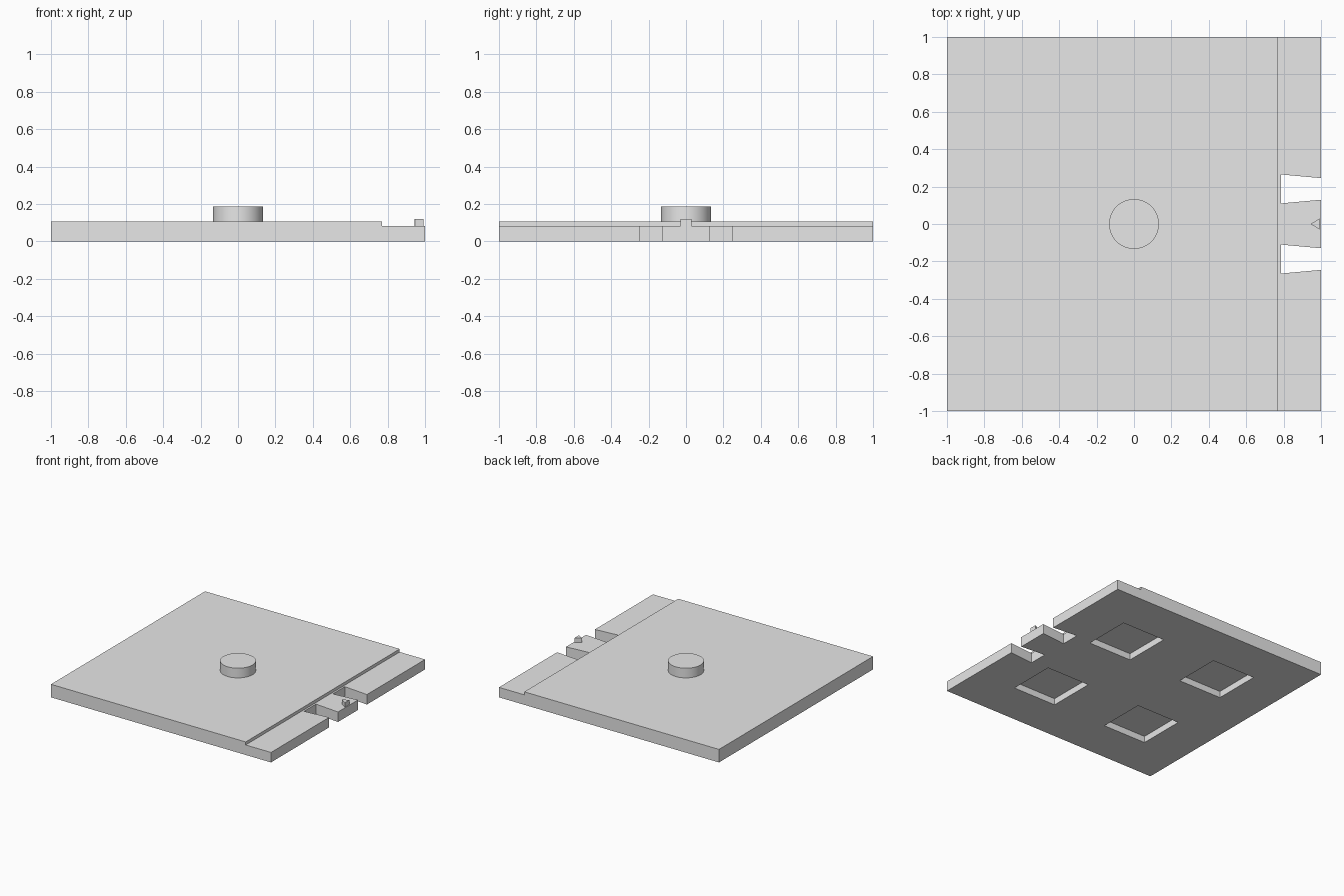
import bpy, bmesh, math

cube = bpy.data.objects.get("Cube")
if cube:
    bpy.data.objects.remove(cube, do_unlink=True)

grey = bpy.data.materials.new("light grey")
grey.use_nodes = True
grey.diffuse_color = (0.8, 0.8, 0.8, 1)
grey.node_tree.nodes["Principled BSDF"].inputs["Base Color"].default_value = grey.diffuse_color

TOP, LEDGE = 0.107, 0.082


def prism(name, points, direction):
    """Extrude a closed outline of 3D points along a direction."""
    bm = bmesh.new()
    face = bm.faces.new([bm.verts.new(p) for p in points])
    ext = bmesh.ops.extrude_face_region(bm, geom=[face])
    moved = [g for g in ext["geom"] if isinstance(g, bmesh.types.BMVert)]
    bmesh.ops.translate(bm, vec=direction, verts=moved)
    bmesh.ops.recalc_face_normals(bm, faces=bm.faces)
    mesh = bpy.data.meshes.new(name)
    bm.to_mesh(mesh)
    bm.free()
    mesh.materials.append(grey)
    obj = bpy.data.objects.new(name, mesh)
    bpy.context.collection.objects.link(obj)
    return obj


def cut(target, cutter):
    """Subtract the cutter for good and discard it."""
    cutter.hide_render = True
    mod = target.modifiers.new("cut", 'BOOLEAN')
    mod.operation, mod.solver, mod.object = 'DIFFERENCE', 'EXACT', cutter
    bpy.context.view_layer.objects.active = target
    bpy.ops.object.modifier_apply(modifier=mod.name)
    bpy.data.objects.remove(cutter, do_unlink=True)


# Square plate with a lowered ledge along its left side
profile = [(-1, 0), (1, 0), (1, LEDGE), (0.77, LEDGE), (0.77, TOP), (-1, TOP)]
plate = prism("plate", [(x, -1, z) for x, z in profile], (0, 2, 0))

# Two tapered slots leave a flared tongue in the ledge
slot = [(0.785, 0.11), (1.015, 0.131), (1.015, 0.244), (0.785, 0.265)]
for side in (-1, 1):
    cut(plate, prism("slot_cutter", [(x, y * side, -0.1) for x, y in slot], (0, 0, 0.4)))

# Four square pockets in the underside
half, depth = 0.197, 0.053
for sx in (-1, 1):
    for sy in (-1, 1):
        corners = [(sx * 0.442 + i * half, sy * 0.442 + j * half, -0.1)
                   for i, j in ((-1, -1), (1, -1), (1, 1), (-1, 1))]
        cut(plate, prism("pocket_cutter", corners, (0, 0, 0.1 + depth)))

# Triangular pointer on the tongue
prism("pointer", [(0.945, 0, LEDGE), (0.993, -0.03, LEDGE), (0.993, 0.03, LEDGE)], (0, 0, 0.037))

# Round central peg
bpy.ops.mesh.primitive_cylinder_add(vertices=64, radius=0.133, depth=0.08,
                                    location=(0, 0, TOP + 0.04))
peg = bpy.context.object
peg.name = "peg"
peg.data.materials.append(grey)
bpy.ops.object.shade_smooth_by_angle(angle=math.radians(30))
